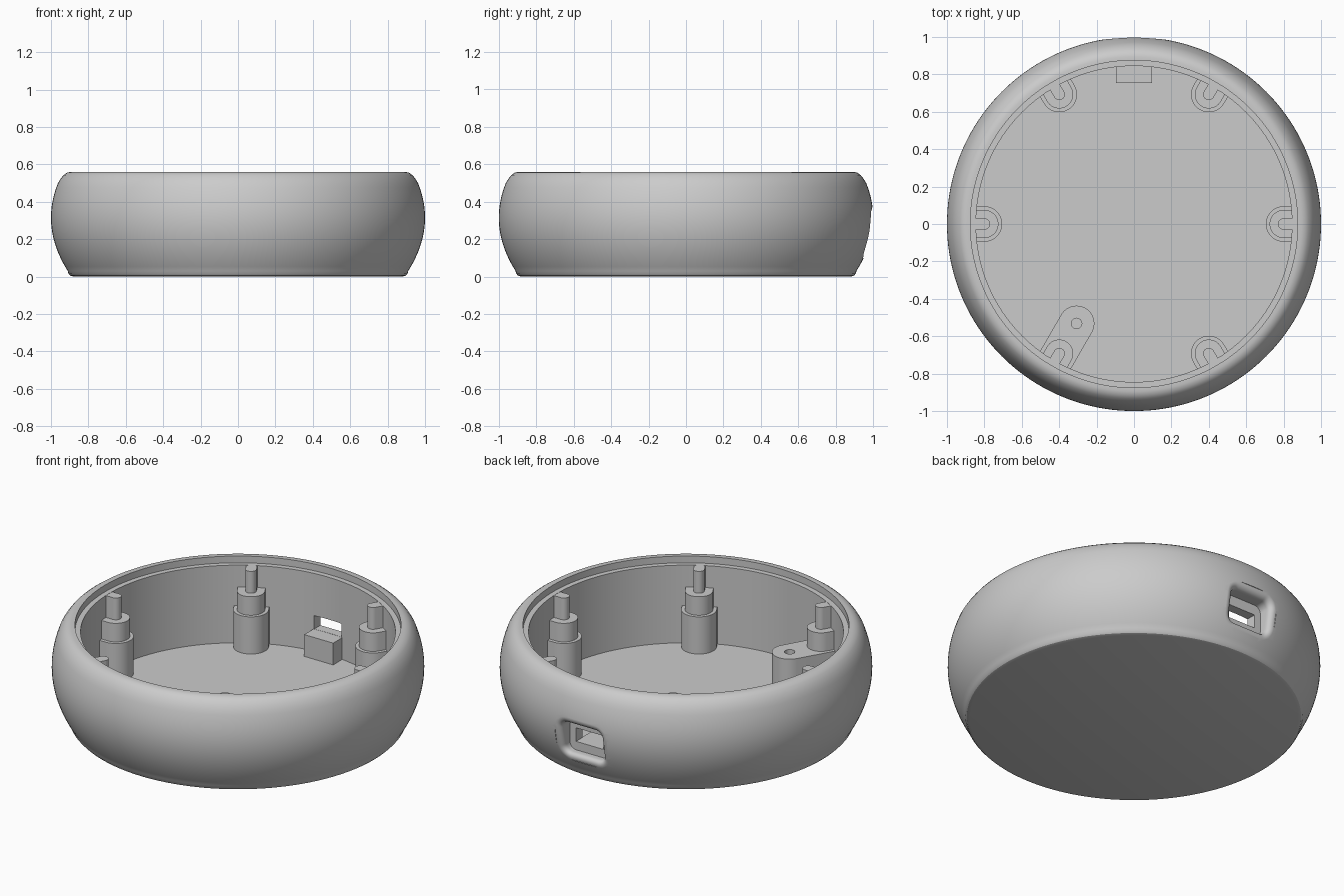
import bpy, bmesh
from math import sin, cos, pi, sqrt, radians
from mathutils import Matrix

if "Cube" in bpy.data.objects:
    bpy.data.objects.remove(bpy.data.objects["Cube"], do_unlink=True)

grey = bpy.data.materials.new("plain grey")
grey.use_nodes = True
grey.diffuse_color = (0.6, 0.6, 0.6, 1)
grey.node_tree.nodes["Principled BSDF"].inputs["Base Color"].default_value = grey.diffuse_color

FLOOR, LEDGE, TOP = 0.06, 0.52, 0.56
WALL, LIP = 0.845, 0.875
TIER1, TIER2 = 0.28, 0.39


def make(name, bm):
    bmesh.ops.recalc_face_normals(bm, faces=bm.faces)
    mesh = bpy.data.meshes.new(name)
    bm.to_mesh(mesh)
    bm.free()
    mesh.materials.append(grey)
    obj = bpy.data.objects.new(name, mesh)
    bpy.context.collection.objects.link(obj)
    return obj


def activate(obj):
    bpy.ops.object.select_all(action='DESELECT')
    obj.select_set(True)
    bpy.context.view_layer.objects.active = obj


def smooth(obj, angle=30):
    activate(obj)
    bpy.ops.object.shade_smooth_by_angle(angle=radians(angle))


def cut(obj, cutter):
    mod = obj.modifiers.new("cut", 'BOOLEAN')
    mod.operation, mod.solver, mod.object = 'DIFFERENCE', 'EXACT', cutter
    activate(obj)
    bpy.ops.object.modifier_apply(modifier=mod.name)
    bpy.data.objects.remove(cutter, do_unlink=True)


def loft(name, rings):
    """Closed solid through rings that share a point count."""
    bm = bmesh.new()
    loops = [[bm.verts.new(p) for p in ring] for ring in rings]
    for a, b in zip(loops, loops[1:]):
        for i in range(len(a)):
            j = (i + 1) % len(a)
            bm.faces.new((a[i], a[j], b[j], b[i]))
    bm.faces.new(loops[0])
    bm.faces.new(loops[-1])
    return make(name, bm)


def box(name, x, y, z):
    corners = [(x[0], y[0]), (x[1], y[0]), (x[1], y[1]), (x[0], y[1])]
    return loft(name, [[(px, py, h) for px, py in corners] for h in z])


def outer_radius(z):
    return 1 - 1.1 * (z - 0.315) ** 2


# Bulged bowl with a stepped rim
def bowl(segments=160):
    profile = [(0, 0), (0.88, 0), (0.897, 0.005), (0.906, 0.015)]
    heights = [0.03 + 0.47 * i / 20 for i in range(21)]
    profile += [(outer_radius(z), z) for z in heights]
    profile += [(0.949, 0.522), (0.933, 0.542), (0.915, 0.555), (0.895, TOP),
                (LIP, TOP), (LIP, LEDGE), (WALL, LEDGE), (WALL, FLOOR), (0, FLOOR)]
    bm = bmesh.new()
    loops = []
    for r, z in profile[1:-1]:
        loops.append([bm.verts.new((r * cos(2 * pi * i / segments), r * sin(2 * pi * i / segments), z))
                      for i in range(segments)])
    for a, b in zip(loops, loops[1:]):
        for i in range(segments):
            j = (i + 1) % segments
            bm.faces.new((a[i], a[j], b[j], b[i]))
    bm.faces.new(loops[0])
    bm.faces.new(loops[-1])
    return make("bowl", bm)


# Rounded outline of the port recess, grown by e and set d below the outer skin
def port_ring(e, d=0, flat_y=None):
    w, h, r, mid = 0.13 + e, 0.095 + e, 0.04 + e, 0.235
    ring = []
    for k, (sx, sz) in enumerate([(1, 1), (-1, 1), (-1, -1), (1, -1)]):
        for i in range(9):
            a = pi / 2 * (k + i / 8)
            x = sx * (w - r) + r * cos(a)
            z = mid + sz * (h - r) + r * sin(a)
            y = sqrt(outer_radius(z) ** 2 - x * x) - d if flat_y is None else flat_y
            ring.append((x, y, z))
    return ring


FILLET = 0.04
rings = [port_ring(0, flat_y=0.9)]
for i in range(9):
    t = pi / 2 * i / 8
    rings.append(port_ring(FILLET * (1 - cos(t)), FILLET * (1 - sin(t))))
rings.append(port_ring(FILLET, -0.05))

body = bowl()
cut(body, loft("recess_cutter", rings))
cut(body, box("slot_cutter", (-0.09, 0.09), (0.8, 0.95), (0.19, 0.27)))
smooth(body)

# Block under the port slot
box("port_block", (-0.095, 0.095), (0.755, 0.86), (FLOOR - 0.01, 0.189))


# U-shaped column that runs outward into the wall
def column(name, angle, centre, r, z0, z1):
    outline = [(0.86, -r), (0.86, r)]
    outline += [(centre + r * cos(a), r * sin(a)) for a in
                (pi / 2 + pi * i / 24 for i in range(25))]
    obj = loft(name, [[(x, y, z) for x, y in outline] for z in (z0, z1)])
    obj.data.transform(Matrix.Rotation(angle, 4, 'Z'))
    return obj


# Six stepped posts; one stands on the long mounting pad
PAD = 4
for n in range(6):
    angle = n * pi / 3
    if n != PAD:
        smooth(column(f"post_base_{n}", angle, 0.8, 0.095, FLOOR - 0.01, TIER1))
    smooth(column(f"post_middle_{n}", angle, 0.8, 0.075, TIER1 - 0.01, TIER2))
    smooth(column(f"post_pin_{n}", angle, 0.8, 0.03, TIER2 - 0.01, LEDGE - 0.001))

# Mounting pad with a screw hole
pad_angle = PAD * pi / 3
pad = column("mounting_pad", pad_angle, 0.614, 0.095, FLOOR - 0.01, TIER1)
cx, cy = 0.614 * cos(pad_angle), 0.614 * sin(pad_angle)
circle = [(cx + 0.028 * cos(pi * i / 16), cy + 0.028 * sin(pi * i / 16)) for i in range(32)]
cut(pad, loft("hole_cutter", [[(x, y, z) for x, y in circle] for z in (0.1, 0.35)]))
smooth(pad)
